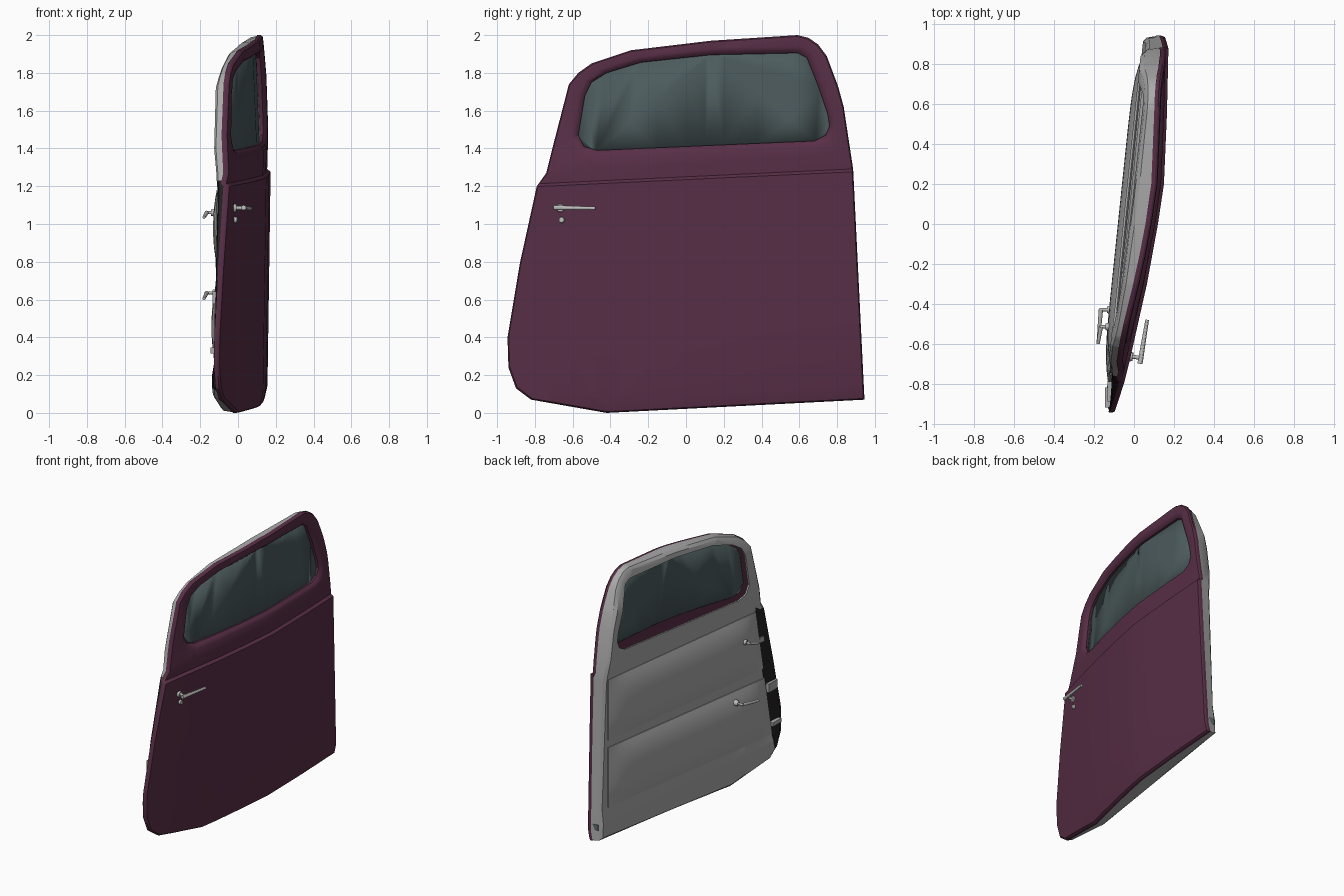
import bpy, bmesh
from mathutils import Vector, Matrix

if "Cube" in bpy.data.objects:
    bpy.data.objects.remove(bpy.data.objects["Cube"])

def material(name, c):
    m = bpy.data.materials.new(name)
    m.diffuse_color = (*c, 1)
    m.use_nodes = True
    m.node_tree.nodes["Principled BSDF"].inputs["Base Color"].default_value = m.diffuse_color
    return m

PURPLE = material("plum paint", (0.098, 0.028, 0.062))
GRAY = material("gray trim", (0.40, 0.40, 0.40))
GLASS = material("tinted glass", (0.073, 0.105, 0.11))
BLACK = material("black rubber", (0.015, 0.015, 0.015))
CHROME = material("chrome", (0.5, 0.5, 0.49))
STEEL = material("dark steel", (0.11, 0.15, 0.16))

# door and window outlines, (y, z)
DOOR = [(-.945, .40), (-.94, .24), (-.90, .13), (-.82, .07), (-.42, 0), (.945, .07), (.885, 1.29),
        (.835, 1.62), (.805, 1.73), (.745, 1.89), (.70, 1.95), (.65, 1.985), (.59, 2), (.13, 1.97),
        (-.29, 1.92), (-.50, 1.85), (-.57, 1.80), (-.62, 1.74), (-.71, 1.39), (-.74, 1.27),
        (-.79, 1.20), (-.88, .79)]
WINDOW = [(-.57, 1.47), (-.54, 1.41), (-.47, 1.39), (.68, 1.44), (.74, 1.47), (.76, 1.52),
          (.75, 1.58), (.70, 1.73), (.64, 1.88), (.59, 1.905), (.13, 1.895), (-.24, 1.855),
          (-.42, 1.80), (-.50, 1.75), (-.535, 1.68)]
DC, WC = (0, 1), (.1, 1.65)

def scale(p, c, sy, sz=None):
    return (c[0] + (p[0] - c[0]) * sy, c[1] + (p[1] - c[1]) * (sz or sy))

def interp(table, t):
    if t <= table[0][0]:
        return table[0][1]
    for (a, va), (b, vb) in zip(table, table[1:]):
        if t <= b:
            return va + (vb - va) * (t - a) / (b - a)
    return table[-1][1]

BOW = [(-.94, -.09), (-.7, -.03), (-.3, .06), (0, .115), (.2, .145), (.55, .16), (.9, .168)]
RISE = [(0, -.035), (.1, -.012), (.5, -.006), (1.235, .005), (1.25, -.013), (1.32, -.01),
        (1.5, -.008), (1.75, -.015), (2, -.033)]
DEPTH = [(.2, -.05), (.3, -.035), (1.225, -.035), (1.4, -.055), (1.72, -.055), (2, -.002)]

def outer(y, z):
    x = interp(BOW, y) + interp(RISE, z - .047 * y)
    if z > 1.27:
        x -= .04 * max(0, -.1 - y) * min(1, (z - 1.27) / .2)
    return x

def pane(y, z):
    return interp(BOW, y) - .04 * max(0, -.1 - y) - .049 - .04 * (z - 1.5)

def latch_line(z):
    return -.665 - (1.2 - z) * .175

def inner(y, z, recess=True):
    x = interp(DEPTH, z) + .104 * y
    if recess and z < 1.225 and y < latch_line(z) - .01:
        x += .008
    return x

def finish(name, bm, mats, smooth=30):
    me = bpy.data.meshes.new(name)
    bm.to_mesh(me)
    bm.free()
    ob = bpy.data.objects.new(name, me)
    bpy.context.collection.objects.link(ob)
    for m in mats:
        me.materials.append(m)
    bpy.ops.object.select_all(action='DESELECT')
    ob.select_set(True)
    bpy.context.view_layer.objects.active = ob
    bpy.ops.object.shade_smooth_by_angle(angle=smooth * .01745)
    return ob

def sheet(name, loops, xfun, cuts, rim_steps, hole_steps, facing, mats, rule=None):
    """Fill outlines, cut them so they can bend, then extrude both rims in steps."""
    bm = bmesh.new()
    edges = []
    for lp in loops:
        vs = [bm.verts.new((0, *p)) for p in lp]
        edges += [bm.edges.new((vs[i - 1], vs[i])) for i in range(len(vs))]
    bmesh.ops.triangle_fill(bm, use_beauty=True, edges=edges, normal=(1, 0, 0))
    for co, no in cuts:
        bmesh.ops.bisect_plane(bm, geom=bm.verts[:] + bm.edges[:] + bm.faces[:], dist=1e-5,
                               plane_co=(0, *co), plane_no=(0, *no))
    for v in bm.verts:
        v.co.x = xfun(v.co.y, v.co.z)
    border = {e for e in bm.edges if e.is_boundary}
    todo, seen = [min(bm.verts, key=lambda v: v.co.y)], set()
    while todo:
        v = todo.pop()
        if v not in seen:
            seen.add(v)
            todo += [e.other_vert(v) for e in v.link_edges if e in border]
    rim = [e for e in border if e.verts[0] in seen]
    hole = [e for e in border if e.verts[0] not in seen]
    for ring, steps in ((rim, rim_steps), (hole, hole_steps)):
        for step in steps:
            geom = bmesh.ops.extrude_edge_only(bm, edges=ring)['geom']
            new = {g for g in geom if isinstance(g, bmesh.types.BMVert)}
            for v in new:
                v.co = Vector(step(v.co.y, v.co.z))
            ring = [e for e in bm.edges if e.verts[0] in new and e.verts[1] in new and e.is_boundary]
    bmesh.ops.recalc_face_normals(bm, faces=bm.faces[:])
    if sum(f.normal.x * f.calc_area() for f in bm.faces) * facing < 0:
        bmesh.ops.reverse_faces(bm, faces=bm.faces[:])
    if rule:
        for f in bm.faces:
            f.material_index = rule(f.calc_center_median())
    return finish(name, bm, mats)

def step(c, sy, sz, xfun):
    def move(y, z):
        p = scale((y, z), c, sy, sz)
        return (xfun(*p), *p)
    return move

# painted outer skin with belt crease and sunken window flange
SLOPE = (-.047, 1)
ycuts = [((y, 0), (1, 0)) for y in (-.7, -.5, -.3, -.15, 0, .1, .2, .38, .55, .75)]
skin_cuts = ycuts + [((0, z), SLOPE) for z in (.1, .5, .85, 1.235, 1.25, 1.32, 1.5, 1.75)]
sheet("outer_skin",
      [[scale(p, DC, .993) for p in DOOR], [scale(p, WC, 1.055, 1.13) for p in WINDOW]],
      outer, skin_cuts,
      [step(DC, 1 / .993, 1 / .993, lambda y, z: outer(y, z) - .01),
       step(DC, 1, 1, lambda y, z: outer(y, z) - .028)],
      [step(WC, 1 / 1.03, 1 / 1.07, lambda y, z: outer(y, z) - .008),
       step(WC, 1.03 / 1.055, 1.07 / 1.13, lambda y, z: outer(y, z) - .024),
       step(WC, 1, 1, lambda y, z: pane(y, z) - .006)],
      1, [PURPLE])

# gray inner shell with black latch edge
def mid(y, z):
    g = inner(y, z)
    return g + .2 * max(0, outer(y, z) - .02 - g)

body_cuts = [((y, 0), (1, 0)) for y in (-.55, -.3, 0, .2, .55)]
body_cuts += [((0, z), (0, 1)) for z in (.1, .2, .3, .8, 1.225, 1.4, 1.72)]
body_cuts += [((-.665, 1.2), (1, -.175)), ((-.677, 1.2), (1, -.175))]
sheet("inner_shell",
      [[scale(p, DC, .97) for p in DOOR], [scale(p, WC, 1.02, 1.05) for p in WINDOW]],
      inner, body_cuts,
      [step(DC, .988 / .97, .988 / .97, mid),
       step(DC, .998 / .988, .998 / .988, lambda y, z: outer(y, z) - .02)],
      [step(WC, 1, 1, lambda y, z: inner(y, z) + .012)],
      -1, [GRAY, BLACK],
      lambda c: int(c.y < latch_line(c.z) and .075 < c.z < 1.24))

# window glass
glass = sheet("window_glass", [[scale(p, WC, 1.01, 1.02) for p in WINDOW]],
              pane, ycuts, [], [], 1, [GLASS])
mod = glass.modifiers.new("thickness", 'SOLIDIFY')
mod.thickness = .005

# padded inner panels
def cushion(name, z0, z1, tilt):
    bm = bmesh.new()
    bmesh.ops.create_grid(bm, x_segments=28, y_segments=14, size=1)
    for v in bm.verts:
        u, w = v.co.x, v.co.y
        z = z0 + (z1 - z0) * (w + 1) / 2
        ya = latch_line(z) - .01
        y = ya + (.85 - ya) * (u + 1) / 2
        z += tilt * y
        puff = .04 * (1 - abs(u) ** 8) * (1 - abs(w) ** 2.4)
        v.co = (-.041 + .104 * y - puff, y, z)
    # short skirt closes the edge against the shell
    rim = [e for e in bm.edges if e.is_boundary]
    for g in bmesh.ops.extrude_edge_only(bm, edges=rim)['geom']:
        if isinstance(g, bmesh.types.BMVert):
            g.co.x += .012
    bmesh.ops.recalc_face_normals(bm, faces=bm.faces[:])
    if sum(f.normal.x * f.calc_area() for f in bm.faces) > 0:
        bmesh.ops.reverse_faces(bm, faces=bm.faces[:])
    finish(name, bm, [GRAY], 50)

cushion("upper_cushion", .785, 1.235, .02)
cushion("lower_cushion", .275, .72, .03)

def rod(name, p, q, r1, r2, mat=CHROME):
    p, q = Vector(p), Vector(q)
    d = q - p
    bm = bmesh.new()
    m = Matrix.Translation((p + q) / 2) @ d.to_track_quat('Z', 'Y').to_matrix().to_4x4()
    bmesh.ops.create_cone(bm, cap_ends=True, segments=12, radius1=r1, radius2=r2,
                          depth=d.length, matrix=m)
    finish(name, bm, [mat])

def box(name, c, s, mat):
    bm = bmesh.new()
    bmesh.ops.create_cube(bm, size=1, matrix=Matrix.Translation(c) @ Matrix.Diagonal((*s, 1)))
    finish(name, bm, [mat])

# outside handle and key lock
hx = outer(-.66, 1.085)
rod("outer_handle_base", (hx - .01, -.665, 1.085), (hx + .01, -.665, 1.085), .026, .02)
rod("outer_handle_stem", (hx, -.665, 1.085), (.035, -.67, 1.085), .01, .01)
rod("outer_handle_bar", (.03, -.70, 1.087), (.066, -.48, 1.083), .013, .009)
rod("key_lock", (hx - .01, -.655, 1.022), (hx + .014, -.66, 1.022), .019, .014)

# inside door lever and window crank
for name, piv, tip in (("door_lever", (-.515, 1.06), (-.60, 1.035)),
                       ("window_crank", (-.43, .635), (-.60, .605))):
    x = -.06 + .104 * piv[0]
    rod(name + "_base", (x, *piv), (x - .03, *piv), .024, .016)
    rod(name + "_stem", (x, *piv), (-.172, *piv), .008, .008)
    rod(name + "_arm", (-.166, *piv), (-.18, *tip), .011, .008)

# latch plates across the black edge
for i, (z, h, y) in enumerate(((.99, .04, -.825), (.61, .065, -.90), (.33, .03, -.93))):
    box(f"latch_plate_{i + 1}", (outer(y, z) - .035, y + .06, z), (.03, .10, h), GRAY)

# check strap on the hinge edge
box("hinge_strap", (.11, .92, .17), (.075, .03, .045), STEEL)
